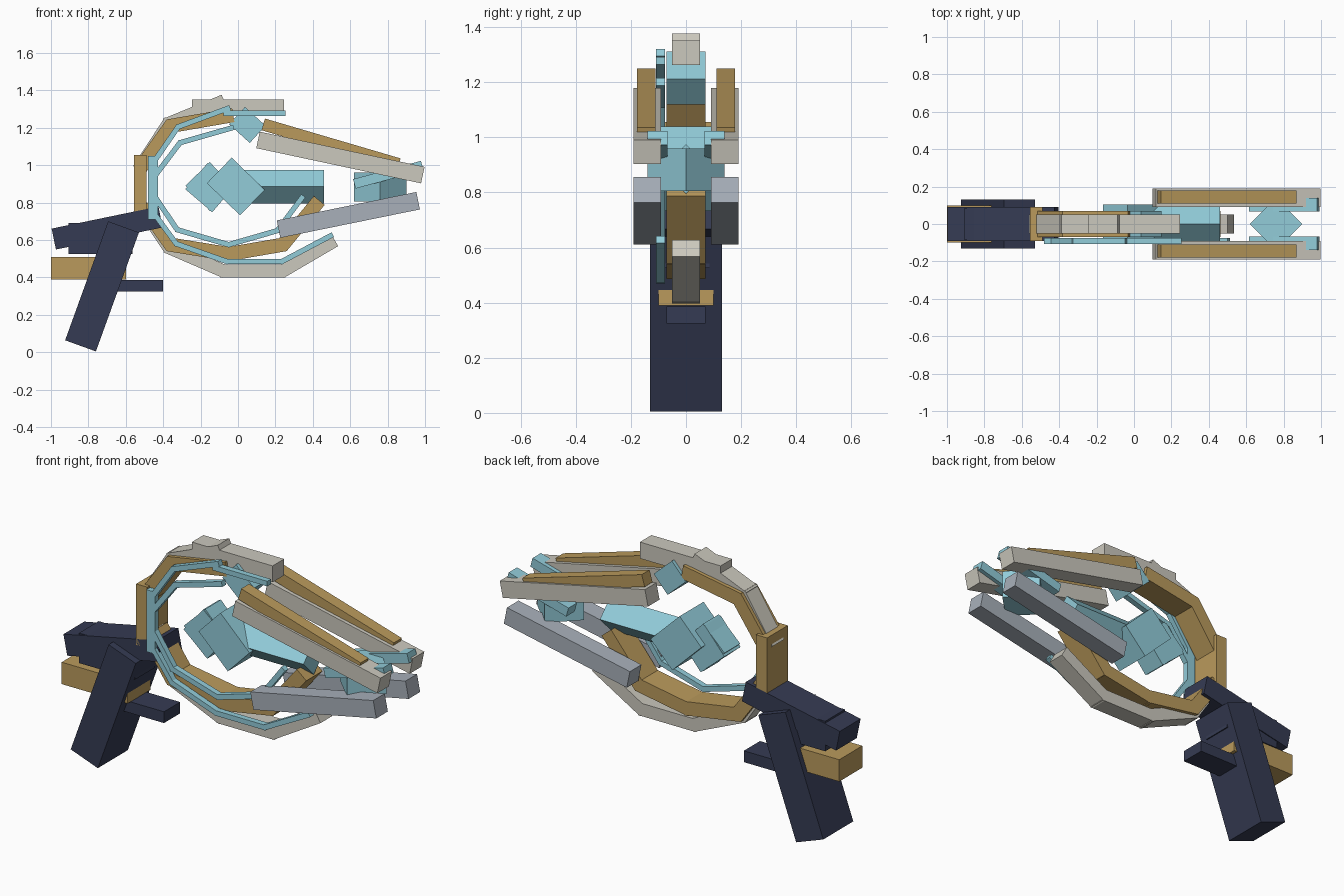
import bpy, bmesh
from mathutils import Vector

old = bpy.data.objects.get("Cube")
if old:
    bpy.data.objects.remove(old, do_unlink=True)


def material(name, rgb):
    linear = [((c / 255 + 0.055) / 1.055) ** 2.4 for c in rgb] + [1.0]
    m = bpy.data.materials.new(name)
    m.use_nodes = True
    m.diffuse_color = linear
    m.node_tree.nodes["Principled BSDF"].inputs["Base Color"].default_value = linear
    return m


TEAL = material("pale teal", (146, 204, 217))
GOLD = material("dull gold", (186, 154, 92))
GREY = material("warm grey", (203, 200, 189))
STEEL = material("blue grey", (168, 176, 186))
NAVY = material("dark navy", (53, 59, 83))


def finish(name, bm, mat):
    bmesh.ops.recalc_face_normals(bm, faces=bm.faces)
    mesh = bpy.data.meshes.new(name)
    bm.to_mesh(mesh)
    bm.free()
    mesh.materials.append(mat)
    ob = bpy.data.objects.new(name, mesh)
    bpy.context.collection.objects.link(ob)
    return ob


def prism(bm, outline, offset):
    """Extrude a closed outline along an offset vector."""
    face = bm.faces.new([bm.verts.new(p) for p in outline])
    ext = bmesh.ops.extrude_face_region(bm, geom=[face])
    moved = [v for v in ext["geom"] if isinstance(v, bmesh.types.BMVert)]
    bmesh.ops.translate(bm, verts=moved, vec=offset)


def bars(name, path, width, y0, y1, mat, extend=0.0):
    """Straight bars following a path of (x, z) points, one box per step."""
    bm = bmesh.new()
    for a, b in zip(path, path[1:]):
        a, b = Vector((a[0], y0, a[1])), Vector((b[0], y0, b[1]))
        d = (b - a).normalized()
        n = Vector((-d.z, 0, d.x)) * width / 2
        a, b = a - d * extend, b + d * extend
        prism(bm, [a - n, b - n, b + n, a + n], (0, y1 - y0, 0))
    return finish(name, bm, mat)


def block(name, x0, x1, z0, z1, half, mat):
    z = (z0 + z1) / 2
    return bars(name, [(x0, z), (x1, z)], z1 - z0, -half, half, mat)


# Handle, rear body and trigger
bars("grip", [(-0.842, 0.034), (-0.612, 0.67)], 0.175, -0.13, 0.13, NAVY)
bars("rear_body", [(-0.985, 0.605), (-0.414, 0.723)], 0.114, -0.09, 0.09, NAVY)
block("lower_body", -0.905, -0.565, 0.525, 0.69, 0.085, NAVY)
block("trigger", -0.70, -0.40, 0.325, 0.387, 0.07, NAVY)
block("rear_counterweight", -1.0, -0.6, 0.39, 0.51, 0.1, GOLD)

# Main gold frame arcs
block("frame_spine", -0.555, -0.488, 0.72, 1.055, 0.09, GOLD)
bars("frame_upper", [(-0.51, 1.0), (-0.36, 1.21), (-0.04, 1.265)],
     0.075, -0.07, 0.07, GOLD, 0.015)
bars("frame_lower", [(-0.50, 0.77), (-0.36, 0.575), (-0.05, 0.525), (0.24, 0.575), (0.425, 0.80)],
     0.075, -0.07, 0.07, GOLD, 0.015)

# Grey outer armour
bars("armour_upper", [(-0.52, 0.99), (-0.37, 1.22), (-0.09, 1.335)],
     0.075, -0.05, 0.05, GREY, 0.018)
block("armour_top", -0.245, 0.245, 1.262, 1.352, 0.05, GREY)
bars("armour_lower", [(-0.51, 0.77), (-0.37, 0.56), (-0.08, 0.435), (0.24, 0.435), (0.505, 0.59)],
     0.07, -0.05, 0.05, GREY, 0.015)

# Thin teal strips along the front side
STRIP = (-0.108, -0.076)
block_strip = bars("strip_spine", [(-0.455, 0.71), (-0.455, 1.05)], 0.052, *STRIP, TEAL)
strips = {
    "strip_outer_upper": [(-0.455, 1.01), (-0.32, 1.205), (-0.05, 1.305)],
    "strip_top": [(-0.07, 1.278), (0.245, 1.278)],
    "strip_inner_upper": [(-0.45, 0.935), (-0.31, 1.12), (-0.03, 1.20)],
    "strip_outer_lower": [(-0.455, 0.75), (-0.33, 0.58), (-0.06, 0.485), (0.235, 0.485), (0.50, 0.625)],
    "strip_inner_lower": [(-0.45, 0.84), (-0.325, 0.655), (-0.05, 0.575), (0.21, 0.65), (0.345, 0.83)],
}
for name, path in strips.items():
    bars(name, path, 0.028, *STRIP, TEAL, 0.008)

# Tilted energy blocks
bars("rear_cube", [(-0.21, 0.81), (-0.09, 0.95)], 0.19, -0.07, 0.07, TEAL)
bars("rear_cube_body", [(-0.215, 0.822), (-0.085, 0.948)], 0.19, -0.068, 0.068, TEAL)
bars("front_cube", [(-0.10, 0.972), (0.077, 0.80)], 0.19, -0.104, 0.104, TEAL)
bars("top_wedge", [(-0.005, 1.265), (0.105, 1.165)], 0.125, -0.07, 0.07, TEAL)

# Core rod with diamond section
bm = bmesh.new()
r, zc = 0.09, 0.885
prism(bm, [(0.03, 0, zc + r), (0.03, r, zc), (0.03, 0, zc - r), (0.03, -r, zc)], (0.43, 0, 0))
finish("core_rod", bm, TEAL)

# Muzzle block, turned on its corner
bm = bmesh.new()
r, xc, zc = 0.14, 0.76, 0.805
prism(bm, [(xc - r, 0, zc), (xc, -r, zc), (xc + r, 0, zc), (xc, r, zc)], (0, 0, 0.155))
finish("muzzle_block", bm, TEAL)

# Paired rails on both sides
for side, s in (("right", -1), ("left", 1)):
    bars(side + "_upper_rail", [(0.107, 1.135), (0.988, 0.947)], 0.09, s * 0.09, s * 0.19, GREY)
    bars(side + "_upper_rail_trim", [(0.135, 1.218), (0.86, 1.005)], 0.065, s * 0.11, s * 0.178, GOLD)
    bars(side + "_lower_rail", [(0.217, 0.658), (0.963, 0.81)], 0.095, s * 0.09, s * 0.19, STEEL)
    bars(side + "_muzzle_prong", [(0.622, 0.90), (0.985, 0.998)], 0.052, s * 0.067, s * 0.14, TEAL)
